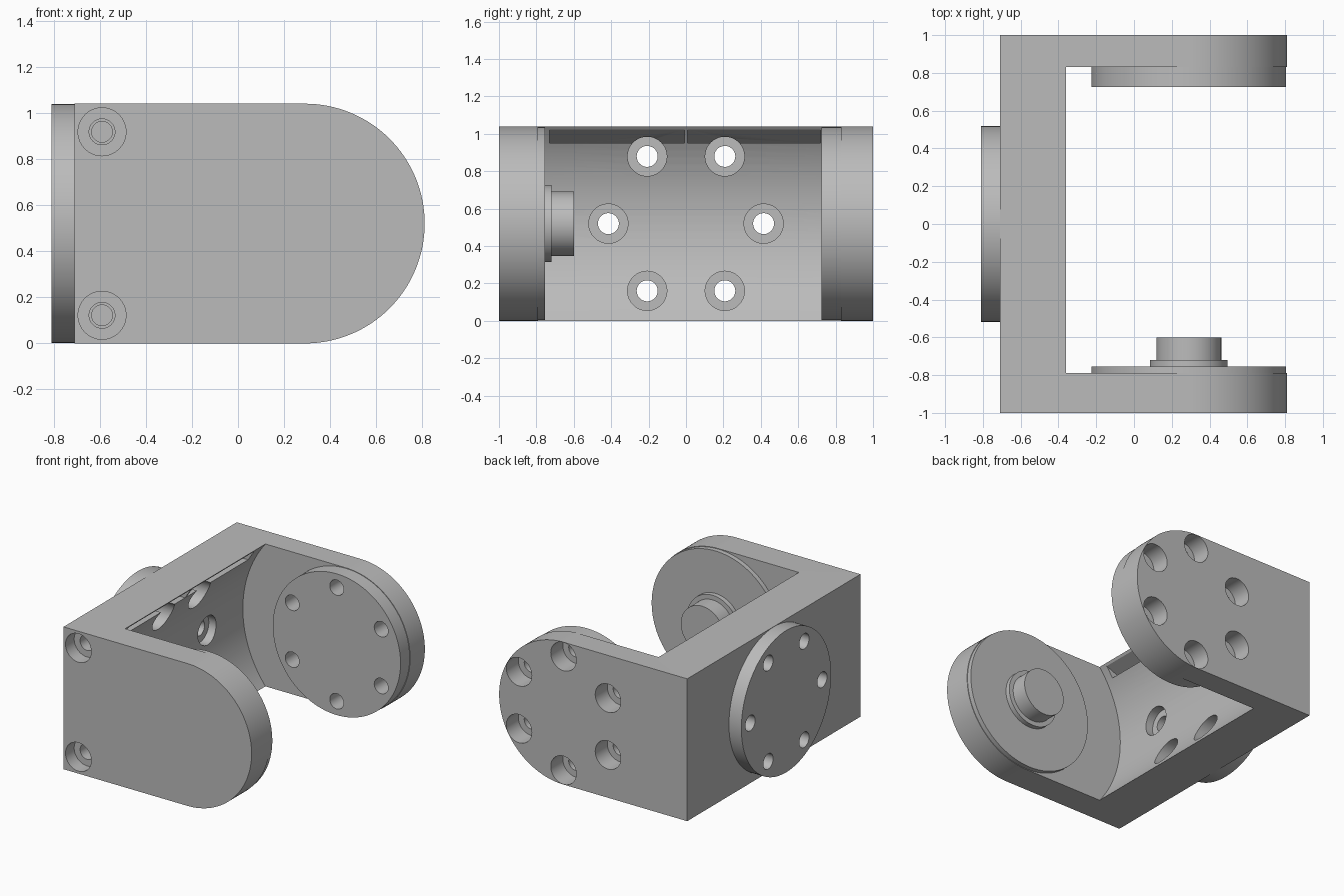
import bpy, bmesh
from math import sin, cos, pi, radians
from mathutils import Vector

if "Cube" in bpy.data.objects:
    bpy.data.objects.remove(bpy.data.objects["Cube"], do_unlink=True)

grey = bpy.data.materials.new("machined grey")
grey.use_nodes = True
grey.diffuse_color = (0.5, 0.5, 0.5, 1)
grey.node_tree.nodes["Principled BSDF"].inputs["Base Color"].default_value = (0.5, 0.5, 0.5, 1)

H = 1.04            # bracket height
MID = H / 2
PIVOT = 0.29        # x of the pivot axis


def finish(bm, name):
    bmesh.ops.recalc_face_normals(bm, faces=bm.faces)
    mesh = bpy.data.meshes.new(name)
    bm.to_mesh(mesh)
    bm.free()
    mesh.materials.append(grey)
    ob = bpy.data.objects.new(name, mesh)
    bpy.context.collection.objects.link(ob)
    return ob


def turn(bm, axis, a, z, rings, n=64):
    """Stepped solid of (position, radius) rings along x or y; a is the other plan coordinate."""
    loops = []
    for t, r in rings:
        loop = []
        for i in range(n):
            u, w = a + r * cos(2 * pi * i / n), z + r * sin(2 * pi * i / n)
            loop.append(bm.verts.new((t, u, w) if axis == "x" else (u, t, w)))
        loops.append(loop)
    for lo, hi in zip(loops, loops[1:]):
        for i in range(n):
            j = (i + 1) % n
            bm.faces.new((lo[i], lo[j], hi[j], hi[i]))
    bm.faces.new(loops[0])
    bm.faces.new(loops[-1])


def turned(name, axis, a, z, rings, n=128):
    bm = bmesh.new()
    turn(bm, axis, a, z, rings, n)
    return finish(bm, name)


def prism(bm, outline, y0, y1):
    face = bm.faces.new([bm.verts.new((x, y0, z)) for x, z in outline])
    ext = bmesh.ops.extrude_face_region(bm, geom=[face])["geom"]
    moved = [v for v in ext if isinstance(v, bmesh.types.BMVert)]
    bmesh.ops.translate(bm, verts=moved, vec=Vector((0, y1 - y0, 0)))


def combine(ob, tool, operation, keep=False):
    mod = ob.modifiers.new("cut", "BOOLEAN")
    mod.operation, mod.solver, mod.object = operation, "EXACT", tool
    bpy.context.view_layer.objects.active = ob
    bpy.ops.object.modifier_apply(modifier=mod.name)
    if not keep:
        bpy.data.objects.remove(tool, do_unlink=True)


def bolt_circle(radius, start):
    return [(radius * cos(radians(start + 60 * k)), radius * sin(radians(start + 60 * k)))
            for k in range(6)]


# Bracket: rounded prism hollowed by a large cylinder between the two arms
bm = bmesh.new()
outline = [(-0.71, 0)]
outline += [(PIVOT + MID * cos(radians(d)), MID + MID * sin(radians(d)))
            for d in [-90 + 180 * i / 64 for i in range(65)]]
outline += [(-0.71, H)]
prism(bm, outline, -1, 1)
bracket = finish(bm, "bracket")
combine(bracket, turned("hollow", "y", PIVOT, MID, [(-0.79, 0.832), (0.83, 0.832)]), "DIFFERENCE")

# Round bosses on the inside of both arms
for y0, y1 in ((-0.9, -0.755), (0.725, 0.92)):
    combine(bracket, turned("boss", "y", PIVOT, MID, [(y0, 0.516), (y1, 0.516)]), "UNION")

# Pair of wedge pockets under the top lip of the wall
bm = bmesh.new()
for y0, y1 in ((-0.73, -0.008), (0.008, 0.72)):
    prism(bm, [(-0.33, 1.032), (-0.37, 1.025), (-0.56, 0.95), (-0.33, 0.95)], y0, y1)
combine(bracket, finish(bm, "pockets"), "DIFFERENCE")

# Mounting flange on the outside of the wall
flange = turned("mounting_flange", "x", 0, MID, [(-0.81, 0.518), (-0.71, 0.518)])

# Counterbored bolt holes through the wall and flange
bm = bmesh.new()
for dy, dz in bolt_circle(0.415, 0):
    turn(bm, "x", dy, MID + dz, [(-0.25, 0.105), (-0.6, 0.105), (-0.6, 0.056), (-0.9, 0.056)])
wall_holes = finish(bm, "wall_holes")
combine(flange, wall_holes, "DIFFERENCE", keep=True)
combine(bracket, wall_holes, "DIFFERENCE")

# Counterbored bolt holes in the rear arm, and blind ones in the front arm
bm = bmesh.new()
for dx, dz in bolt_circle(0.415, 30):
    turn(bm, "y", PIVOT + dx, MID + dz,
         [(1.1, 0.103), (0.86, 0.103), (0.86, 0.056), (0.6, 0.056)])
for z in (0.122, 0.918):
    turn(bm, "y", -0.59, z, [(-1.1, 0.104), (-0.9, 0.104), (-0.9, 0.056),
                             (-0.8, 0.056), (-0.8, 0.045), (-0.6, 0.045)])
combine(bracket, finish(bm, "arm_holes"), "DIFFERENCE")

# Pivot pin with its collar on the front arm
pin = turned("pivot_pin", "y", PIVOT, MID,
             [(-0.77, 0.206), (-0.72, 0.206), (-0.72, 0.172), (-0.6, 0.172)])

bpy.ops.object.select_all(action="DESELECT")
for ob in (bracket, flange, pin):
    ob.select_set(True)
bpy.context.view_layer.objects.active = bracket
bpy.ops.object.shade_smooth_by_angle(angle=radians(30))
